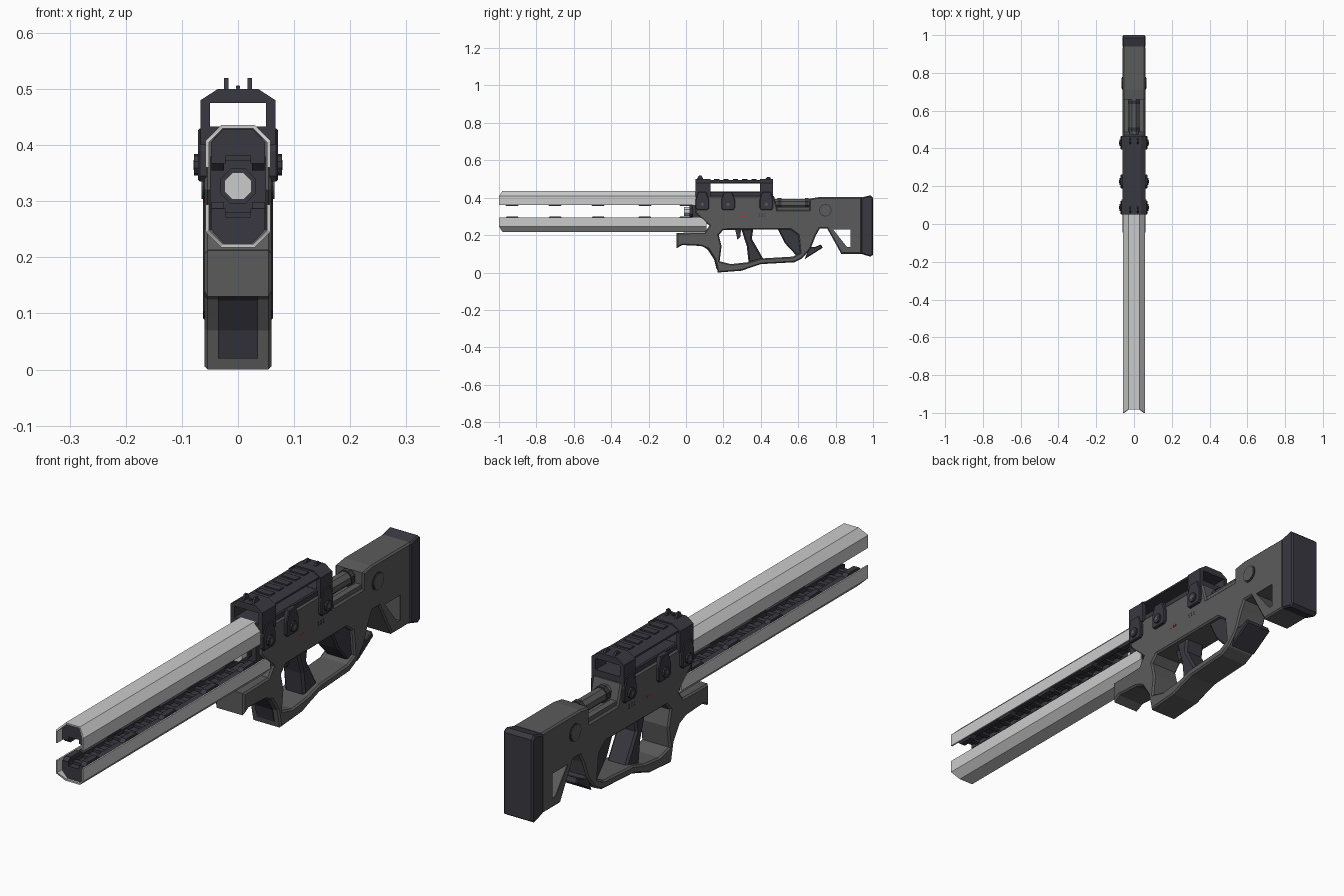
import bpy, bmesh, math
from mathutils import Matrix

if "Cube" in bpy.data.objects:
    bpy.data.objects.remove(bpy.data.objects["Cube"])


def material(name, rgb):
    m = bpy.data.materials.new(name)
    m.diffuse_color = (*rgb, 1)
    m.use_nodes = True
    m.node_tree.nodes["Principled BSDF"].inputs["Base Color"].default_value = m.diffuse_color
    return m


BODY = material("gunmetal grey", (0.105, 0.105, 0.105))
DARK = material("charcoal", (0.042, 0.040, 0.052))
LIGHT = material("pale steel", (0.60, 0.60, 0.60))
RED = material("red marking", (0.45, 0.03, 0.05))


def add_mesh(name, me, mat):
    me.name = name
    me.materials.clear()
    me.materials.append(mat)
    ob = bpy.data.objects.new(name, me)
    bpy.context.collection.objects.link(ob)
    return ob


def plate(name, loops, lo, hi, mat, axis='X', bevel=0.0):
    """Extrude outline (first loop) with holes (other loops) from lo to hi.
    axis X: points are (y, z).  axis Y: points are (x, z)."""
    cu = bpy.data.curves.new(name, 'CURVE')
    cu.dimensions = '2D'
    cu.fill_mode = 'BOTH'
    cu.extrude = (hi - lo) / 2 - bevel
    cu.bevel_depth = bevel
    cu.bevel_resolution = 0
    cu.offset = -bevel
    for pts in loops:
        sp = cu.splines.new('POLY')
        sp.points.add(len(pts) - 1)
        for p, (a, b) in zip(sp.points, pts):
            p.co = (a, b, 0, 1)
        sp.use_cyclic_u = True
    tmp = bpy.data.objects.new(name + "_curve", cu)
    bpy.context.collection.objects.link(tmp)
    dg = bpy.context.evaluated_depsgraph_get()
    me = bpy.data.meshes.new_from_object(tmp.evaluated_get(dg))
    bpy.data.objects.remove(tmp)
    mid = (lo + hi) / 2
    if axis == 'X':
        mtx = Matrix(((0, 0, 1, mid), (1, 0, 0, 0), (0, 1, 0, 0), (0, 0, 0, 1)))
    else:
        mtx = Matrix(((1, 0, 0, 0), (0, 0, -1, mid), (0, 1, 0, 0), (0, 0, 0, 1)))
    me.transform(mtx)
    bm = bmesh.new()
    bm.from_mesh(me)
    bmesh.ops.remove_doubles(bm, verts=bm.verts, dist=1e-5)
    bmesh.ops.recalc_face_normals(bm, faces=bm.faces)
    for f in bm.faces:
        f.smooth = False
    bm.to_mesh(me)
    bm.free()
    return add_mesh(name, me, mat)


def box(name, x, y, z, mat, bevel=0.0):
    return plate(name, [[(y[0], z[0]), (y[1], z[0]), (y[1], z[1]), (y[0], z[1])]],
                 x[0], x[1], mat, 'X', bevel)


def rod(name, a, b, lo, hi, r, mat, axis, n=8):
    pts = [(a + r * math.cos((i + .5) * math.tau / n), b + r * math.sin((i + .5) * math.tau / n))
           for i in range(n)]
    return plate(name, [pts], lo, hi, mat, axis)


# Main body: receiver, fore grip, trigger frame and skeleton stock in one outline
outline = [(.05, .41), (.47, .41), (.49, .335), (.66, .335), (.66, .395), (.71, .403),
           (.94, .403), (.94, .10), (.83, .10), (.755, .235), (.715, .235), (.695, .20),
           (.665, .125), (.62, .075), (.58, .055), (.40, .045), (.34, .025), (.30, .01),
           (.17, .0), (.155, .07), (.12, .125), (.08, .142), (-.02, .147), (-.05, .13),
           (-.05, .212), (.10, .215), (.125, .25), (.07, .30), (.05, .32)]
grip_hole = [(.20, .228), (.56, .23), (.60, .20), (.61, .105), (.57, .085), (.40, .075),
             (.33, .055), (.24, .045), (.18, .06), (.19, .14), (.175, .20)]
stock_hole = [(.775, .235), (.885, .235), (.885, .13), (.862, .13), (.85, .14)]
plate("body_frame", [outline, grip_hole, stock_hole], -.06, .06, BODY, bevel=.006)

# Dark inlay on the front of the fore grip
plate("fore_grip_inlay", [[(.105, .13), (.115, .123), (.15, .07), (.163, .02), (.18, .02),
                           (.17, .08), (.12, .14)]], -.036, .036, DARK)

# Grips, trigger and rear hook inside the frame
plate("pistol_grip", [[(.295, .235), (.36, .235), (.352, .18), (.415, .07), (.335, .05),
                       (.325, .14)]], -.042, .042, DARK, bevel=.008)
plate("rear_grip", [[(.49, .235), (.61, .235), (.63, .10), (.60, .08), (.53, .155)]],
      -.045, .045, DARK, bevel=.006)
plate("trigger", [[(.262, .235), (.295, .235), (.29, .19), (.275, .175), (.27, .20)]],
      -.012, .012, DARK)
plate("rear_hook", [[(.635, .072), (.73, .132), (.722, .15), (.685, .135), (.66, .14),
                     (.645, .10)]], -.055, .055, DARK, bevel=.004)

# Butt plate
plate("butt_plate", [[(.935, .40), (.985, .413), (1.0, .40), (1.0, .095), (.985, .085),
                      (.935, .10)]], -.062, .062, DARK, bevel=.006)

# Long split rails: pale shells with dark cores, mirrored about the bore
MID = .327
half = [(.058, .033), (.058, .081), (.03, .109)]
inner = [(.052, .033), (.052, .078), (.027, .103)]
for s, name, y_end in ((1, "upper", .06), (-1, "lower", .11)):
    def flip(pts):
        return [(x, MID + s * z) for x, z in pts]
    shell = half + [(-x, z) for x, z in half[::-1]] + [(-x, z) for x, z in inner] + inner[::-1]
    ob = plate(name + "_rail_shell", [flip(shell)], -1, y_end, LIGHT, 'Y')
    for v in ob.data.vertices:          # slanted muzzle edge
        if v.co.y < -.99 and abs(v.co.z - MID) > .09:
            v.co.y = -.982
    core = [(.048, .040), (.048, .078), (.026, .102)]
    slot = [(.022, .040), (.022, .055)]
    prof = core + [(-x, z) for x, z in core[::-1]] + [(-x, z) for x, z in slot] + slot[::-1]
    plate(name + "_rail_core", [flip(prof)], -.975, y_end, DARK, 'Y')
    # Contact blocks standing proud of the rail edge
    for i, y in enumerate((-.93, -.70, -.47, -.22, .0)):
        pts = [(y - .045, .042), (y - .03, .028), (y + .03, .028), (y + .045, .042)]
        for side in (-1, 1):
            plate(f"{name}_contact_{i}", [[(a, MID + s * b) for a, b in pts]],
                  side * .036 - .011, side * .036 + .011, DARK)
    # Cross ribs in the channel
    for i in range(16):
        y = -.95 + i * .06
        z = sorted((MID + s * .046, MID + s * .06))
        box(f"{name}_rib_{i}", (-.024, .024), (y, y + .02), z, DARK)

# Bore nozzle between the rails
rod("bore_nozzle", 0, MID, -.01, .08, .026, LIGHT, 'Y')
rod("bore_collar", 0, MID, .02, .07, .034, DARK, 'Y')
box("bore_mount", (-.05, .05), (.035, .09), (.28, .38), DARK)

# Rear rod between receiver and stock
rod("rear_rod", 0, .369, .46, .68, .027, BODY, 'Y')
for y in (.49, .635):
    rod("rear_rod_collar", 0, .369, y, y + .02, .031, DARK, 'Y')
for s in (-1, 1):
    box("rear_guide", (s * .04 - .012, s * .04 + .012), (.47, .67), (.33, .35), BODY)

# Carry handle: base, arches, roof
box("handle_base", (-.054, .054), (.05, .465), (.40, .432), DARK, .004)
arch = [(-.067, .40), (-.067, .48), (-.036, .50), (.036, .50), (.067, .48), (.067, .40)]
window = [(-.05, .433), (.05, .433), (.05, .475), (-.05, .475)]
for name, y0, y1 in (("front_arch", .05, .13), ("rear_arch", .395, .465)):
    plate(name, [arch, window], y0, y1, DARK, 'Y')
plate("handle_roof", [[(-.06, .475), (-.06, .482), (-.034, .495), (.034, .495), (.06, .482),
                       (.06, .475)]], .12, .40, DARK, 'Y')
for i in range(5):
    y = .15 + i * .05
    box("roof_rib", (-.03, .03), (y, y + .028), (.49, .50), DARK)

# Sights
for s in (-1, 1):
    for y in (.07, .435):
        top = .52 if y < .1 else .512
        x = sorted((s * .017, s * .025))
        plate("sight_post", [[(y - .015, .495), (y + .025, .495), (y + .012, top), (y, top)]],
              x[0], x[1], DARK)
rod("sight_bead", 0, .503, .07, .08, .004, DARK, 'Y')

# Side clamps with bolts, markings and stock pivot on both sides
for s in (-1, 1):
    def span(a, b):
        return sorted((s * a, s * b))
    for y in (.087, .225, .43):
        c = [(y - .036, .345), (y - .028, .335), (y + .028, .335), (y + .036, .345),
             (y + .036, .39), (y + .022, .43), (y - .022, .43), (y - .036, .39)]
        plate("side_clamp", [c], *span(.05, .071), DARK, bevel=.003)
        rod("clamp_bolt", y, .365, *span(.07, .078), .019, DARK, 'X', 10)
        rod("clamp_bolt_head", y, .365, *span(.077, .079), .009, BODY, 'X', 6)
    rod("stock_pivot_ring", .745, .333, *span(.058, .0625), .034, DARK, 'X', 20)
    rod("stock_pivot", .745, .333, *span(.058, .065), .029, BODY, 'X', 20)
    for y in (.285, .297, .309):
        box("red_mark", span(.059, .061), (y, y + .007), (.298, .306), RED)
    for y in (.39, .405, .42):
        for z in (.300, .310):
            box("vent_dot", span(.059, .061), (y, y + .006), (z, z + .005), DARK)
